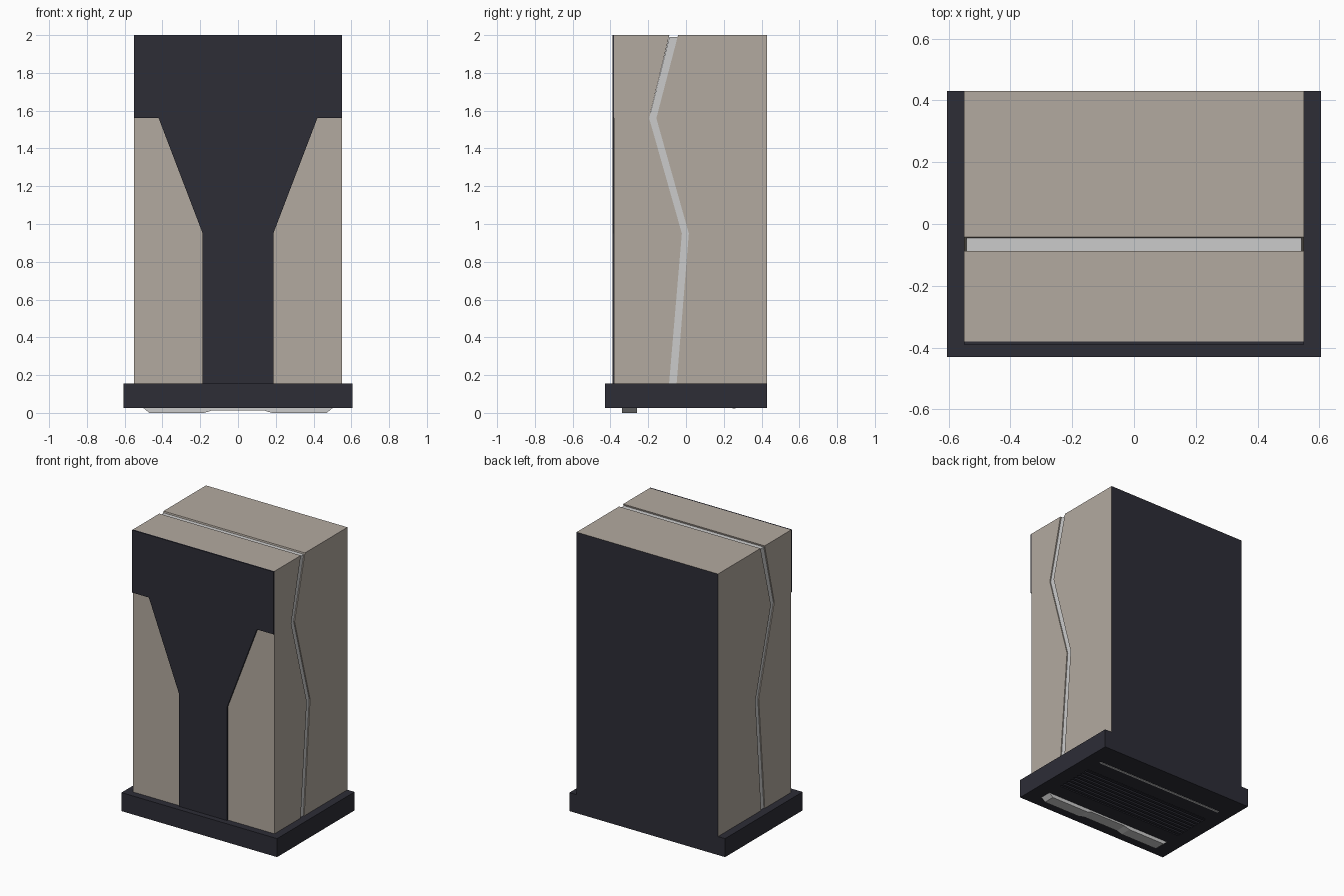
import bpy, bmesh

if "Cube" in bpy.data.objects:
    bpy.data.objects.remove(bpy.data.objects["Cube"])


def material(name, rgb):
    m = bpy.data.materials.new(name)
    m.diffuse_color = (*rgb, 1)
    m.use_nodes = True
    m.node_tree.nodes["Principled BSDF"].inputs["Base Color"].default_value = m.diffuse_color
    return m


DARK = material("charcoal", (0.026, 0.026, 0.037))
BEIGE = material("warm_beige", (0.45, 0.40, 0.35))
LIGHT = material("light_grey", (0.60, 0.60, 0.60))


def prism(name, pts, axis, lo, hi, mats):
    """Extrude a profile: axis 'x' takes (y, z) points, axis 'y' takes (x, z) points."""
    bm = bmesh.new()
    rings = []
    for d in (lo, hi):
        rings.append([bm.verts.new((d, a, b) if axis == 'x' else (a, d, b)) for a, b in pts])
    n = len(pts)
    for r in rings:
        bm.faces.new(r)
    for i in range(n):
        j = (i + 1) % n
        bm.faces.new((rings[0][i], rings[0][j], rings[1][j], rings[1][i]))
    bmesh.ops.recalc_face_normals(bm, faces=bm.faces)
    me = bpy.data.meshes.new(name)
    bm.to_mesh(me)
    bm.free()
    ob = bpy.data.objects.new(name, me)
    bpy.context.collection.objects.link(ob)
    for m in mats:
        me.materials.append(m)
    return ob


def box(name, x0, x1, y0, y1, z0, z1, mat):
    return prism(name, [(y0, z0), (y1, z0), (y1, z1), (y0, z1)], 'x', x0, x1, [mat])


def mirrored(half):
    return half + [(-x, z) for x, z in reversed(half)]


# Zigzag groove dividing the housing: front and rear edges as (y, z)
front_edge = [(-0.09, 0.15), (-0.022, 0.95), (-0.195, 1.56), (-0.088, 2.0)]
rear_edge = [(-0.05, 0.15), (0.015, 0.95), (-0.157, 1.56), (-0.042, 2.0)]

# Housing blocks and the light core showing in the groove
prism("front_housing", [(-0.38, 0.15)] + front_edge + [(-0.38, 2.0)], 'x', -0.55, 0.55, [BEIGE])
rear = prism("rear_housing", [(0.43, 0.15)] + rear_edge + [(0.43, 2.0)], 'x', -0.55, 0.55, [BEIGE, DARK])
for f in rear.data.polygons:
    f.material_index = 1 if f.normal.y > 0.99 else 0
core = front_edge[:3] + [(-0.088, 1.99)] + [(-0.042, 1.99)] + rear_edge[2::-1]
prism("groove_core", core, 'x', -0.543, 0.543, [LIGHT])

# Dark front panel
prism("front_panel", mirrored([(0.55, 2.0), (0.55, 1.56), (0.42, 1.56), (0.187, 0.95), (0.187, 0.15)]),
      'y', -0.39, -0.38, [DARK])

# Base tray with a recessed vent underneath
base = box("base_tray", -0.605, 0.605, -0.43, 0.43, 0.025, 0.155, DARK)
cutter = box("vent_cutter", -0.5, 0.5, -0.15, 0.13, 0.0, 0.04, DARK)
cutter.hide_render = True
cutter.hide_viewport = True
cutter.display_type = 'WIRE'
cut = base.modifiers.new("vent_recess", 'BOOLEAN')
cut.object = cutter
cut.operation = 'DIFFERENCE'
cut.solver = 'EXACT'

# Vent slats
for i in range(8):
    y = -0.132 + i * 0.035
    box(f"vent_slat_{i + 1}", -0.5, 0.5, y - 0.01, y + 0.01, 0.027, 0.045, DARK)

# Light strip at the rear and shaped lamp cover at the front of the underside
box("rear_light_strip", -0.5, 0.5, 0.247, 0.262, 0.022, 0.03, LIGHT)
prism("lamp_cover", mirrored([(0.505, 0.03), (0.47, 0.0), (0.18, 0.0), (0.14, 0.012)]),
      'y', -0.34, -0.26, [LIGHT])
